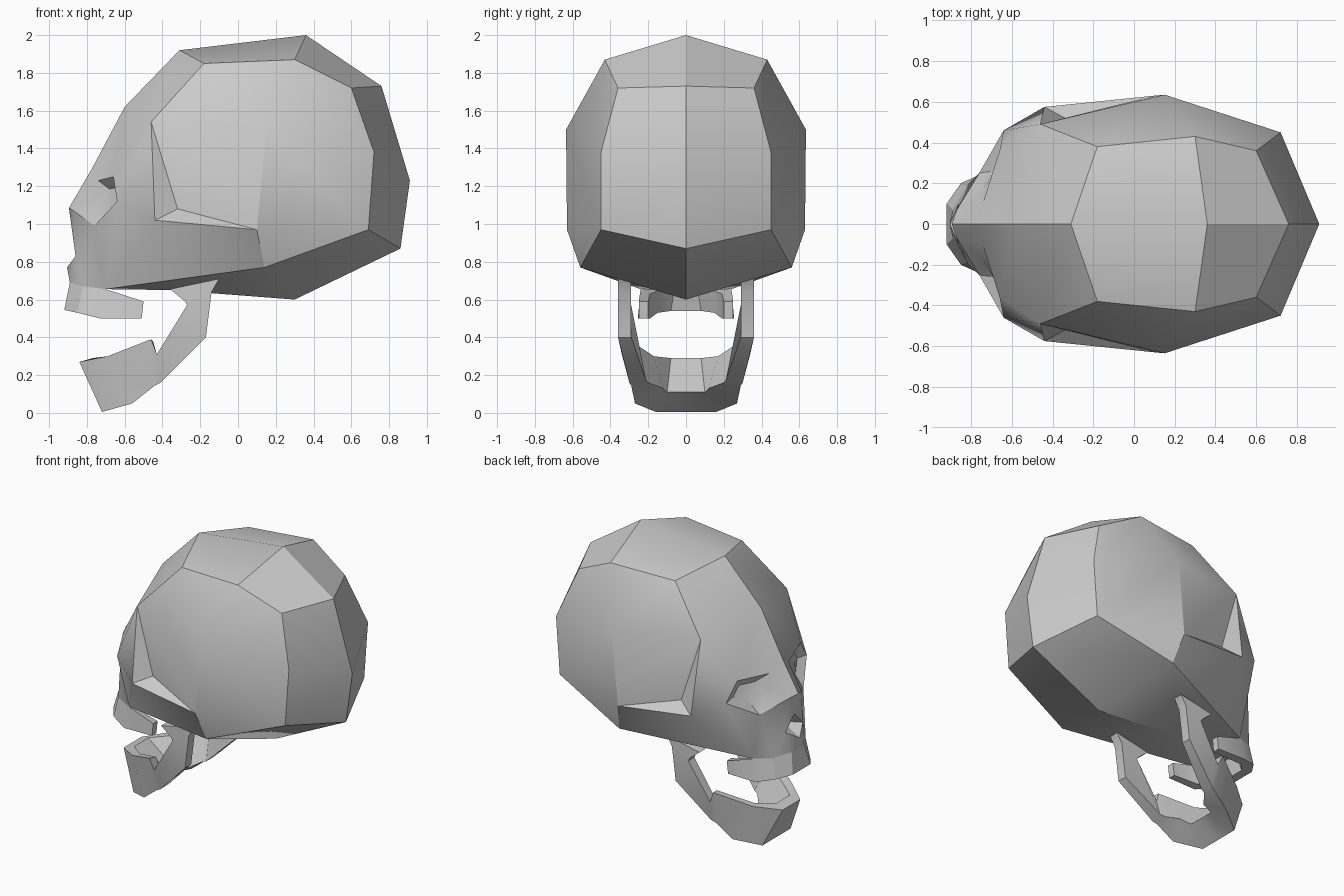
import bpy
import bmesh
import math
from mathutils import Vector

default = bpy.data.objects.get("Cube")
if default:
    bpy.data.objects.remove(default, do_unlink=True)

bone = bpy.data.materials.new("bone_grey")
bone.use_nodes = True
bone.diffuse_color = (0.6, 0.6, 0.6, 1)
bone.node_tree.nodes["Principled BSDF"].inputs["Base Color"].default_value = bone.diffuse_color


def mirrored_object(name, faces):
    """Make an object from half its faces, reflected across y = 0."""
    bm = bmesh.new()
    for side in (1, -1):
        for face in faces:
            bm.faces.new([bm.verts.new((p[0], p[1] * side, p[2])) for p in face])
    bmesh.ops.remove_doubles(bm, verts=bm.verts, dist=0.0005)
    bmesh.ops.recalc_face_normals(bm, faces=bm.faces)
    mesh = bpy.data.meshes.new(name)
    bm.to_mesh(mesh)
    bm.free()
    mesh.materials.append(bone)
    obj = bpy.data.objects.new(name, mesh)
    bpy.context.collection.objects.link(obj)
    bpy.ops.object.select_all(action="DESELECT")
    obj.select_set(True)
    bpy.context.view_layer.objects.active = obj
    bpy.ops.object.shade_smooth_by_angle(angle=math.radians(30))


def bridge(sections):
    """Quads joining consecutive sections, plus a cap on the last one."""
    faces = []
    for a, b in zip(sections, sections[1:]):
        n = len(a)
        faces += [[a[i], a[(i + 1) % n], b[(i + 1) % n], b[i]] for i in range(n)]
    return faces + [list(sections[-1])]


def arch(name, sections):
    """A horseshoe bar: half sections swept back from the middle."""
    middle = [(p[0], 0, p[2]) for p in sections[0]]
    mirrored_object(name, bridge([middle] + sections))


# Landmarks of the braincase
points = dict(
    crown_front=(-.31, 0, 1.92), crown_back=(.36, 0, 2), back_top=(.76, 0, 1.73),
    back_mid=(.91, 0, 1.23), back_low=(.86, 0, .87), base=(.30, 0, .60),
    throat=(-.35, 0, .65), dome_front=(-.18, .38, 1.85), dome_back=(.30, .43, 1.87),
    rear_top=(.60, .36, 1.72), rear_mid=(.72, .45, 1.38), rear_low=(.69, .45, .97),
    temple=(-.46, .49, 1.54), side_top=(.15, .635, 1.5), side_low=(.10, .63, .97),
    side_base=(.14, .56, .77), hollow=(-.32, .51, 1.08), cheekbone=(-.44, .575, 1.02),
)

# Landmarks of the face
points.update(
    forehead=(-.6, 0, 1.62), brow=(-.775, 0, 1.29), nasion=(-.895, 0, 1.085),
    eye_top=(-.74, .11, 1.23), eye_outer=(-.66, .36, 1.25), eye_side=(-.64, .46, 1.12),
    eye_low=(-.76, .25, .99), eye_inner=(-.87, .07, 1.07),
    nose_tip=(-.865, 0, .93), nose_side=(-.86, .1, .83), nose_pit=(-.76, 0, .85),
    nose_sill=(-.905, 0, .77), lip_mid=(-.89, 0, .69), lip=(-.89, .07, .69),
    lip_side=(-.82, .19, .67), jaw_root=(-.70, .24, .655),
)

# Crown and back of the head
crown = [
    "crown_front crown_back dome_back dome_front",
    "crown_back back_top rear_top dome_back",
    "back_top back_mid rear_mid rear_top",
    "back_mid back_low rear_low rear_mid",
    "back_low base side_base rear_low",
    "crown_front dome_front temple forehead",
]

# Flank, cheek ledge and underside
flank = [
    "dome_front dome_back side_top",
    "dome_front side_top temple",
    "dome_back rear_top rear_mid side_top",
    "side_top rear_mid rear_low side_low",
    "side_low rear_low side_base",
    "temple side_top side_low hollow",
    "temple hollow cheekbone",
    "hollow side_low cheekbone",
    "cheekbone side_low side_base jaw_root",
    "base throat side_base",
    "throat jaw_root side_base",
]

# Forehead, eye surround, nose and upper lip
front = [
    "forehead brow eye_top",
    "forehead eye_top eye_outer",
    "forehead eye_outer temple",
    "temple eye_outer eye_side",
    "temple eye_side cheekbone",
    "brow nasion eye_inner eye_top",
    "eye_side eye_low jaw_root",
    "eye_side jaw_root cheekbone",
    "nasion eye_inner nose_side nose_tip",
    "eye_inner eye_low nose_side",
    "eye_low jaw_root lip_side nose_side",
    "nose_side lip_side lip",
    "nose_side lip nose_sill",
    "nose_sill lip lip_mid",
    "nose_tip nose_side nose_pit",
    "nose_side nose_sill nose_pit",
    "throat jaw_root lip_side lip lip_mid",
]
skull_faces = [[points[n] for n in row.split()] for row in crown + flank + front]

# Eye sockets sink from the rim to a smaller floor
rim = [points["eye_" + n] for n in ("top", "outer", "side", "low", "inner")]
socket = Vector((-.62, .27, 1.14))
floor = [tuple(Vector(p).lerp(socket, 0.5)) for p in rim]
mirrored_object("cranium", skull_faces + bridge([rim, floor]))

# Upper tooth arch: outer top, outer bottom, inner bottom, inner top
arch("upper_arch", [
    [points["lip"], (-.92, .10, .545), (-.85, .08, .54), (-.82, .06, .66)],
    [points["lip_side"], (-.85, .20, .53), (-.79, .15, .53), (-.76, .14, .65)],
    [points["jaw_root"], (-.73, .255, .50), (-.70, .19, .50), (-.68, .19, .63)],
    [(-.50, .25, .59), (-.51, .25, .50), (-.51, .20, .50), (-.50, .20, .59)],
])

# Lower jaw: chin, body, step, then the upright branch to the hinge
arch("lower_jaw", [
    [(-.84, .10, .27), (-.72, .16, .005), (-.57, .10, .11), (-.77, .08, .29)],
    [(-.69, .22, .30), (-.56, .27, .05), (-.49, .12, .13), (-.66, .17, .30)],
    [(-.46, .35, .39), (-.44, .29, .145), (-.43, .20, .16), (-.45, .29, .38)],
    [(-.43, .34, .31), (-.41, .30, .16), (-.40, .21, .17), (-.43, .28, .31)],
    [(-.27, .36, .57), (-.17, .36, .40), (-.17, .29, .40), (-.27, .29, .57)],
    [(-.28, .36, .59), (-.14, .36, .64), (-.14, .29, .64), (-.28, .29, .59)],
    [(-.36, .36, .655), (-.10, .36, .71), (-.10, .29, .71), (-.36, .29, .655)],
])
